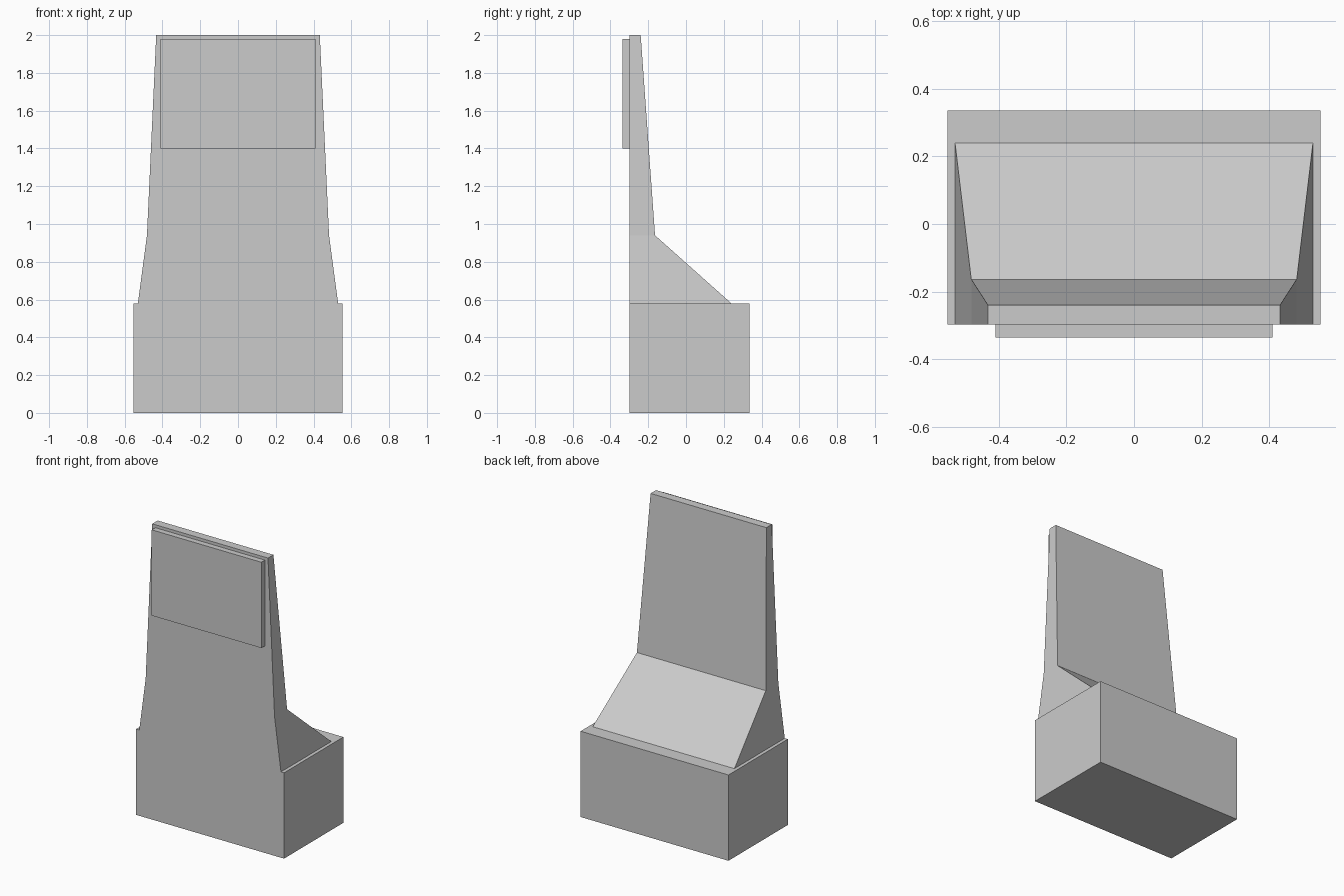
import bpy
import bmesh

cube = bpy.data.objects.get("Cube")
if cube:
    bpy.data.objects.remove(cube, do_unlink=True)

grey = bpy.data.materials.new("light grey")
grey.use_nodes = True
colour = (0.6, 0.6, 0.6, 1.0)
grey.diffuse_color = colour
grey.node_tree.nodes["Principled BSDF"].inputs["Base Color"].default_value = colour

FRONT = -0.298  # shared front plane of base and tower
BACK = 0.336


def loft(name, levels):
    """Stack rectangles (z, half width, front y, back y) into a closed solid."""
    bm = bmesh.new()
    rings = []
    for z, half, front, back in levels:
        corners = [(-half, front), (half, front), (half, back), (-half, back)]
        rings.append([bm.verts.new((x, y, z)) for x, y in corners])
    for low, high in zip(rings, rings[1:]):
        for i in range(4):
            j = (i + 1) % 4
            bm.faces.new((low[i], low[j], high[j], high[i]))
    bm.faces.new(rings[0][::-1])
    bm.faces.new(rings[-1])
    bmesh.ops.recalc_face_normals(bm, faces=bm.faces)
    mesh = bpy.data.meshes.new(name)
    bm.to_mesh(mesh)
    bm.free()
    mesh.materials.append(grey)
    obj = bpy.data.objects.new(name, mesh)
    bpy.context.collection.objects.link(obj)
    return obj


# Box base
loft("base", [(0, 0.553, FRONT, BACK), (0.58, 0.553, FRONT, BACK)])

# Tapering tower with a sloped shoulder at the back
loft("tower", [
    (0.58, 0.53, FRONT, 0.24),
    (0.94, 0.482, FRONT, -0.164),
    (2.0, 0.433, FRONT, -0.24),
])

# Raised panel near the top of the front
loft("front_panel", [(1.4, 0.41, -BACK, FRONT), (1.98, 0.41, -BACK, FRONT)])
